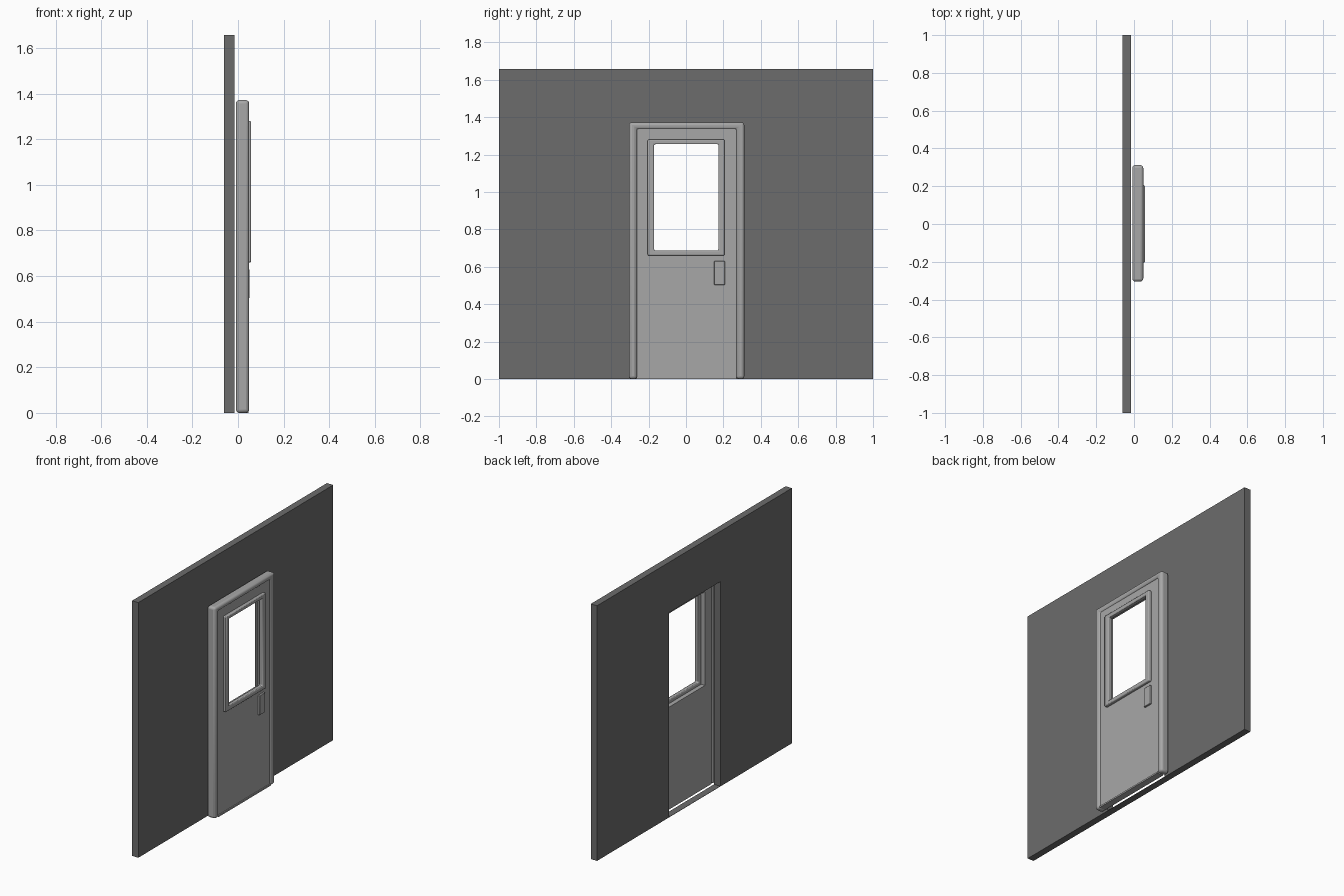
import bpy, bmesh

if "Cube" in bpy.data.objects:
    bpy.data.objects.remove(bpy.data.objects["Cube"])


def finish(name, bm, mat, bevel=0.0, segments=3):
    bmesh.ops.recalc_face_normals(bm, faces=bm.faces)
    mesh = bpy.data.meshes.new(name)
    bm.to_mesh(mesh)
    bm.free()
    mesh.materials.append(mat)
    ob = bpy.data.objects.new(name, mesh)
    bpy.context.collection.objects.link(ob)
    if bevel:
        m = ob.modifiers.new("bevel", 'BEVEL')
        m.width = bevel
        m.segments = segments
        m.limit_method = 'ANGLE'
        bpy.ops.object.select_all(action='DESELECT')
        ob.select_set(True)
        bpy.context.view_layer.objects.active = ob
        bpy.ops.object.shade_smooth_by_angle()


def arch(name, outer, inner, x0, x1, mat, **kw):
    """Upside-down U standing on the floor; outer and inner are (y0, y1, top)."""
    (a, b, t), (c, d, u) = outer, inner
    pts = [(a, 0), (c, 0), (c, u), (d, u), (d, 0), (b, 0), (b, t), (a, t)]
    bm = bmesh.new()
    lo = [bm.verts.new((x0, y, z)) for y, z in pts]
    hi = [bm.verts.new((x1, y, z)) for y, z in pts]
    for q in ((0, 1, 2, 7), (7, 2, 3, 6), (6, 3, 4, 5)):
        bm.faces.new([lo[i] for i in q])
        bm.faces.new([hi[i] for i in q])
    for i in range(8):
        j = (i + 1) % 8
        bm.faces.new((lo[i], lo[j], hi[j], hi[i]))
    finish(name, bm, mat, **kw)


def ring(name, outer, inner, x0, x1, mat, **kw):
    """Rectangular plate with a rectangular hole; rectangles are (y0, y1, z0, z1)."""
    bm = bmesh.new()
    loops = []
    for (y0, y1, z0, z1), x in ((outer, x0), (outer, x1), (inner, x1), (inner, x0)):
        corners = ((y0, z0), (y1, z0), (y1, z1), (y0, z1))
        loops.append([bm.verts.new((x, y, z)) for y, z in corners])
    for k in range(4):
        a, b = loops[k], loops[(k + 1) % 4]
        for i in range(4):
            j = (i + 1) % 4
            bm.faces.new((a[i], a[j], b[j], b[i]))
    finish(name, bm, mat, **kw)


def box(name, x0, x1, y0, y1, z0, z1, mat, **kw):
    bm = bmesh.new()
    bmesh.ops.create_cube(bm, size=1)
    for v in bm.verts:
        v.co = ((x0 + x1) / 2 + v.co.x * (x1 - x0),
                (y0 + y1) / 2 + v.co.y * (y1 - y0),
                (z0 + z1) / 2 + v.co.z * (z1 - z0))
    finish(name, bm, mat, **kw)


def grey(name, value):
    mat = bpy.data.materials.new(name)
    mat.diffuse_color = (value, value, value, 1)
    mat.use_nodes = True
    mat.node_tree.nodes["Principled BSDF"].inputs["Base Color"].default_value = mat.diffuse_color
    return mat


dark, light = grey("dark_grey", 0.15), grey("light_grey", 0.39)

# Wall with doorway and thin floor strip closing the opening
arch("wall", (-1, 1, 1.657), (-0.265, 0.262, 1.33), -0.061, -0.016, dark)
box("wall_sill", -0.061, -0.016, -0.265, 0.262, 0, 0.002, dark)

# Rounded door frame and threshold
arch("door_frame", (-0.305, 0.312, 1.372), (-0.262, 0.269, 1.337),
     -0.009, 0.049, light, bevel=0.015)
box("threshold", 0.002, 0.046, -0.264, 0.271, 0, 0.01, light)

# Door leaf with window hole
ring("door_panel", (-0.263, 0.27, 0.01, 1.338), (-0.195, 0.198, 0.667, 1.275),
     0.0, 0.039, light)

# Window surround
ring("window_frame", (-0.205, 0.206, 0.66, 1.28), (-0.17, 0.173, 0.687, 1.255),
     0.028, 0.058, light, bevel=0.006, segments=2)

# Handle plate
box("handle_plate", 0.035, 0.051, 0.15, 0.208, 0.503, 0.63, light,
    bevel=0.003, segments=2)
